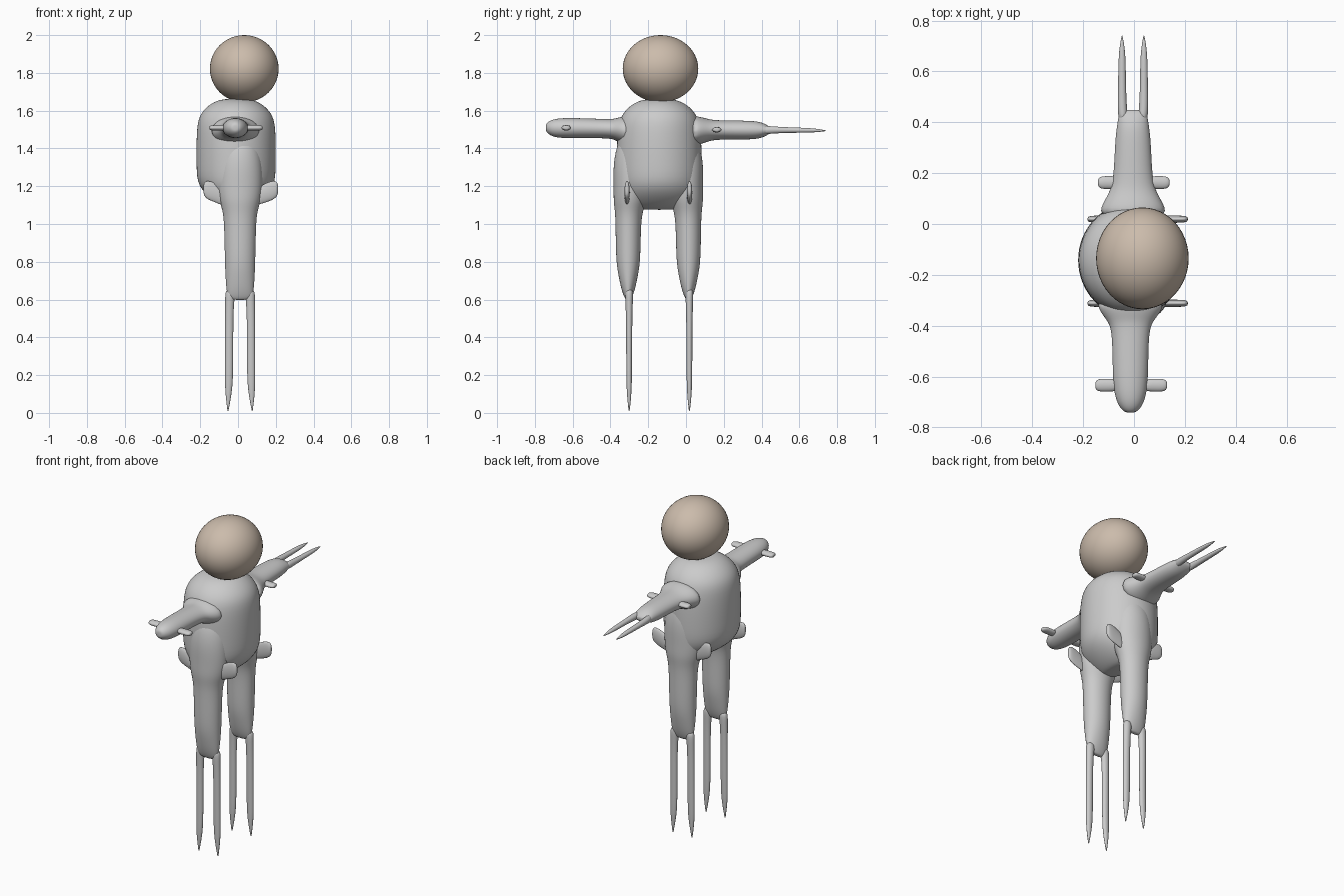
import bpy, bmesh
from math import sin, cos, pi


def loft(name, axis, rings, seg=16):
    """Smooth tube along an axis; ring = (position, centre a, centre b, radius a, radius b)."""
    k = 3 / (2 + cos(2 * pi / seg))          # offsets subdivision shrinkage
    bm = bmesh.new()
    loops = []
    for p, ca, cb, ra, rb in rings:
        loop = []
        for i in range(seg):
            t = 2 * pi * i / seg
            co = [ca + ra * k * cos(t), cb + rb * k * sin(t)]
            co.insert("xyz".index(axis), p)
            loop.append(bm.verts.new(co))
        loops.append(loop)
    for a, b in zip(loops, loops[1:]):
        for i in range(seg):
            j = (i + 1) % seg
            bm.faces.new((a[i], a[j], b[j], b[i]))
    bm.faces.new(loops[0])
    bm.faces.new(loops[-1])
    bmesh.ops.recalc_face_normals(bm, faces=bm.faces)
    for f in bm.faces:
        f.smooth = True
    me = bpy.data.meshes.new(name)
    bm.to_mesh(me)
    bm.free()
    ob = bpy.data.objects.new(name, me)
    bpy.context.collection.objects.link(ob)
    mod = ob.modifiers.new("smooth", 'SUBSURF')
    mod.levels = mod.render_levels = 2
    return ob


# Head: slightly stretched ball
bpy.ops.mesh.primitive_uv_sphere_add(segments=48, ring_count=24, radius=1,
                                     location=(0.033, -0.135, 1.822))
head = bpy.context.object
head.name = "head"
head.scale = (0.182, 0.2, 0.178)
bpy.ops.object.shade_smooth_by_angle()
tan = bpy.data.materials.new("tan")
tan.diffuse_color = (0.60, 0.50, 0.41, 1)
head.data.materials.append(tan)

# Torso: rounded barrel narrowing to the crotch
BX, BY = -0.01, -0.142
loft("torso", "z", [(z, BX + dx, BY, rx, ry) for z, dx, rx, ry in (
    (1.075, 0.015, 0.03, 0.08), (1.085, 0.015, 0.06, 0.13),
    (1.125, 0.005, 0.13, 0.19), (1.20, 0, 0.205, 0.222),
    (1.30, 0, 0.21, 0.226), (1.50, 0, 0.21, 0.222), (1.58, 0, 0.195, 0.20),
    (1.635, 0, 0.14, 0.145), (1.66, 0, 0.085, 0.085), (1.663, 0, 0.02, 0.02))])

# Legs: one in front, one behind, each splitting into two pointed prongs
LX = 0.011
for label, y, out in (("front", -0.306, -1), ("back", 0.013, 1)):
    loft(label + "_leg", "z", [(z, LX, y + out * dy, rx, ry) for z, dy, rx, ry in (
        (0.598, 0, 0.03, 0.008), (0.605, 0, 0.062, 0.018), (0.65, 0, 0.072, 0.035),
        (0.72, 0, 0.077, 0.05), (0.80, 0, 0.08, 0.064), (0.95, 0, 0.083, 0.066),
        (1.06, -0.002, 0.087, 0.07), (1.12, -0.01, 0.11, 0.088),
        (1.20, -0.014, 0.12, 0.09), (1.32, -0.02, 0.12, 0.1),
        (1.44, -0.035, 0.10, 0.09), (1.50, -0.06, 0.06, 0.06))])
    py = y + 0.005
    for side, s in (("left", -1), ("right", 1)):
        px = LX + s * 0.058
        loft(f"{label}_leg_{side}_prong", "z", [
            (0.01, px + s * 0.006, py, 0.002, 0.002),
            (0.02, px + s * 0.006, py, 0.004, 0.004),
            (0.11, px + s * 0.003, py, 0.018, 0.013),
            (0.20, px, py, 0.022, 0.015), (0.50, px, py, 0.021, 0.016),
            (0.60, px - s * 0.003, py, 0.024, 0.02),
            (0.66, px - s * 0.008, py, 0.028, 0.022)], 12)
        # Hip paddles: flat fins angled up and out
        tip = 0.212 if s > 0 else 0.183
        loft(f"{label}_hip_{side}_paddle", "x", [
            (s * x, y + out * 0.006, z, 0.013 * f, h) for x, z, h, f in (
                (0.085, 1.135, 0.04, 1), (tip - 0.08, 1.16, 0.05, 1.1),
                (tip - 0.03, 1.178, 0.052, 1.1), (tip - 0.005, 1.185, 0.04, 0.9),
                (tip, 1.185, 0.02, 0.4))], 12)

# Back arm: flared at the shoulder, ending in a two-pronged fork
loft("back_arm", "y", [
    (0.02, -0.004, 1.49, 0.14, 0.085), (0.08, -0.004, 1.495, 0.12, 0.072),
    (0.13, -0.004, 1.497, 0.088, 0.054), (0.19, -0.004, 1.498, 0.075, 0.05),
    (0.33, -0.004, 1.497, 0.07, 0.05), (0.39, -0.004, 1.497, 0.062, 0.045),
    (0.43, -0.004, 1.497, 0.056, 0.028), (0.447, -0.004, 1.497, 0.045, 0.012),
    (0.449, -0.004, 1.497, 0.02, 0.005)])
for side, s in (("left", -1), ("right", 1)):
    px = -0.004 + s * 0.043
    loft(f"back_arm_{side}_prong", "y", [
        (0.40, px - s * 0.006, 1.497, 0.02, 0.025), (0.46, px, 1.498, 0.018, 0.018),
        (0.56, px, 1.497, 0.015, 0.014), (0.67, px, 1.496, 0.014, 0.012),
        (0.73, px, 1.494, 0.004, 0.004), (0.742, px, 1.494, 0.001, 0.001)], 12)

# Front arm: blunt rounded end
loft("front_arm", "y", [
    (-0.742, -0.014, 1.51, 0.012, 0.012), (-0.737, -0.014, 1.51, 0.028, 0.026),
    (-0.71, -0.014, 1.508, 0.05, 0.045), (-0.66, -0.014, 1.508, 0.065, 0.053),
    (-0.58, -0.014, 1.508, 0.07, 0.053), (-0.42, -0.014, 1.505, 0.071, 0.05),
    (-0.38, -0.014, 1.502, 0.09, 0.054), (-0.345, -0.014, 1.497, 0.12, 0.07),
    (-0.29, -0.014, 1.49, 0.14, 0.085)])

# Arm fins: small flat paddles on both sides of each arm
for label, cx, y, z in (("front", -0.011, -0.634, 1.509), ("back", -0.001, 0.163, 1.499)):
    for side, s in (("left", -1), ("right", 1)):
        loft(f"{label}_arm_{side}_fin", "x", [
            (cx + s * x, y, z, h, t) for x, h, t in (
                (0.045, 0.025, 0.016), (0.10, 0.025, 0.014),
                (0.127, 0.025, 0.014), (0.139, 0.017, 0.01), (0.141, 0.007, 0.005))], 12)
